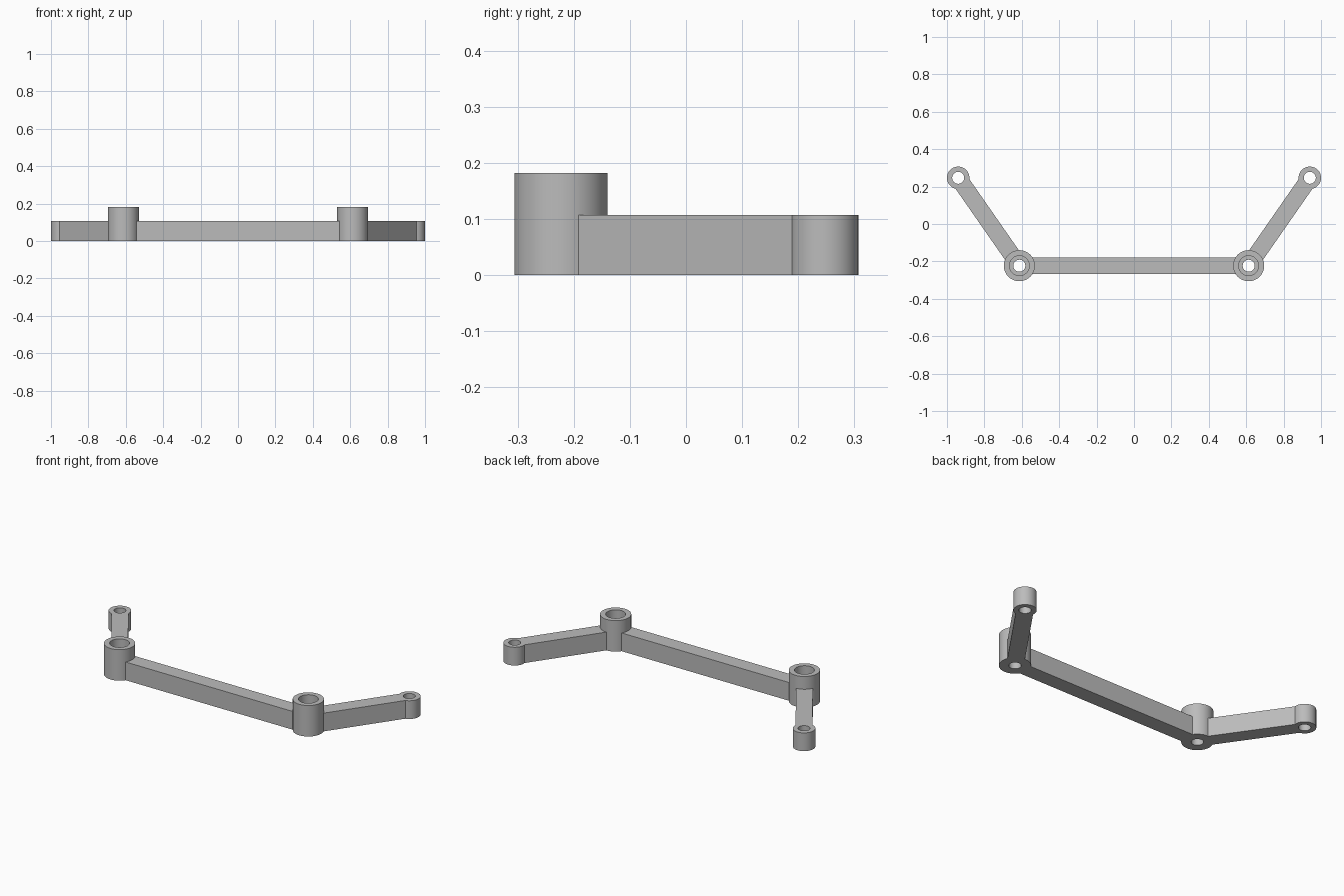
import bpy, math
from mathutils import Vector

cube = bpy.data.objects.get("Cube")
if cube:
    bpy.data.objects.remove(cube, do_unlink=True)

grey = bpy.data.materials.new("light_grey")
grey.use_nodes = True
colour = (0.5, 0.5, 0.5, 1)
grey.diffuse_color = colour
grey.node_tree.nodes["Principled BSDF"].inputs["Base Color"].default_value = colour

ARM_HEIGHT, ARM_WIDTH, BOSS_HEIGHT = 0.107, 0.09, 0.182
BOSS_X, BOSS_Y = 0.613, -0.223
TIP_X, TIP_Y = 0.94, 0.247


def cylinder(name, x, y, radius, bottom, top):
    bpy.ops.mesh.primitive_cylinder_add(
        vertices=64, radius=radius, depth=top - bottom,
        location=(x, y, (bottom + top) / 2))
    obj = bpy.context.object
    obj.name = name
    return obj


def bar(name, start, end):
    a, b = Vector(start), Vector(end)
    mid, run = (a + b) / 2, b - a
    bpy.ops.mesh.primitive_cube_add(
        size=1, location=(mid.x, mid.y, ARM_HEIGHT / 2),
        rotation=(0, 0, math.atan2(run.y, run.x)))
    obj = bpy.context.object
    obj.name = name
    obj.scale = (run.length, ARM_WIDTH, ARM_HEIGHT)
    return obj


# Crossbar, side arms, bosses and tip eyes
bracket = bar("bracket", (-BOSS_X, BOSS_Y), (BOSS_X, BOSS_Y))
solids, cutters = [], []
for side, s in (("left", 1), ("right", -1)):
    boss, tip = (s * BOSS_X, BOSS_Y), (s * TIP_X, TIP_Y)
    solids += [
        cylinder(side + "_boss", *boss, 0.083, 0, BOSS_HEIGHT),
        bar(side + "_arm", boss, tip),
        cylinder(side + "_tip", *tip, 0.06, 0, ARM_HEIGHT)]
    # Through holes and the wider boss socket
    cutters += [
        cylinder(side + "_boss_hole", *boss, 0.032, -0.1, 0.3),
        cylinder(side + "_boss_socket", *boss, 0.053, 0.1, 0.3),
        cylinder(side + "_tip_hole", *tip, 0.032, -0.1, 0.3)]

# Fuse the solids, then drill them
bpy.ops.object.select_all(action="DESELECT")
bracket.select_set(True)
bpy.context.view_layer.objects.active = bracket
bpy.ops.object.transform_apply(location=True, rotation=True, scale=True)
for operation, parts in (("UNION", solids), ("DIFFERENCE", cutters)):
    for part in parts:
        mod = bracket.modifiers.new(part.name, "BOOLEAN")
        mod.operation, mod.solver, mod.object = operation, "EXACT", part
        bpy.ops.object.modifier_apply(modifier=mod.name)
for part in solids + cutters:
    bpy.data.objects.remove(part, do_unlink=True)

bracket.data.materials.clear()
bracket.data.materials.append(grey)
bpy.ops.object.shade_smooth_by_angle(angle=math.radians(30))
